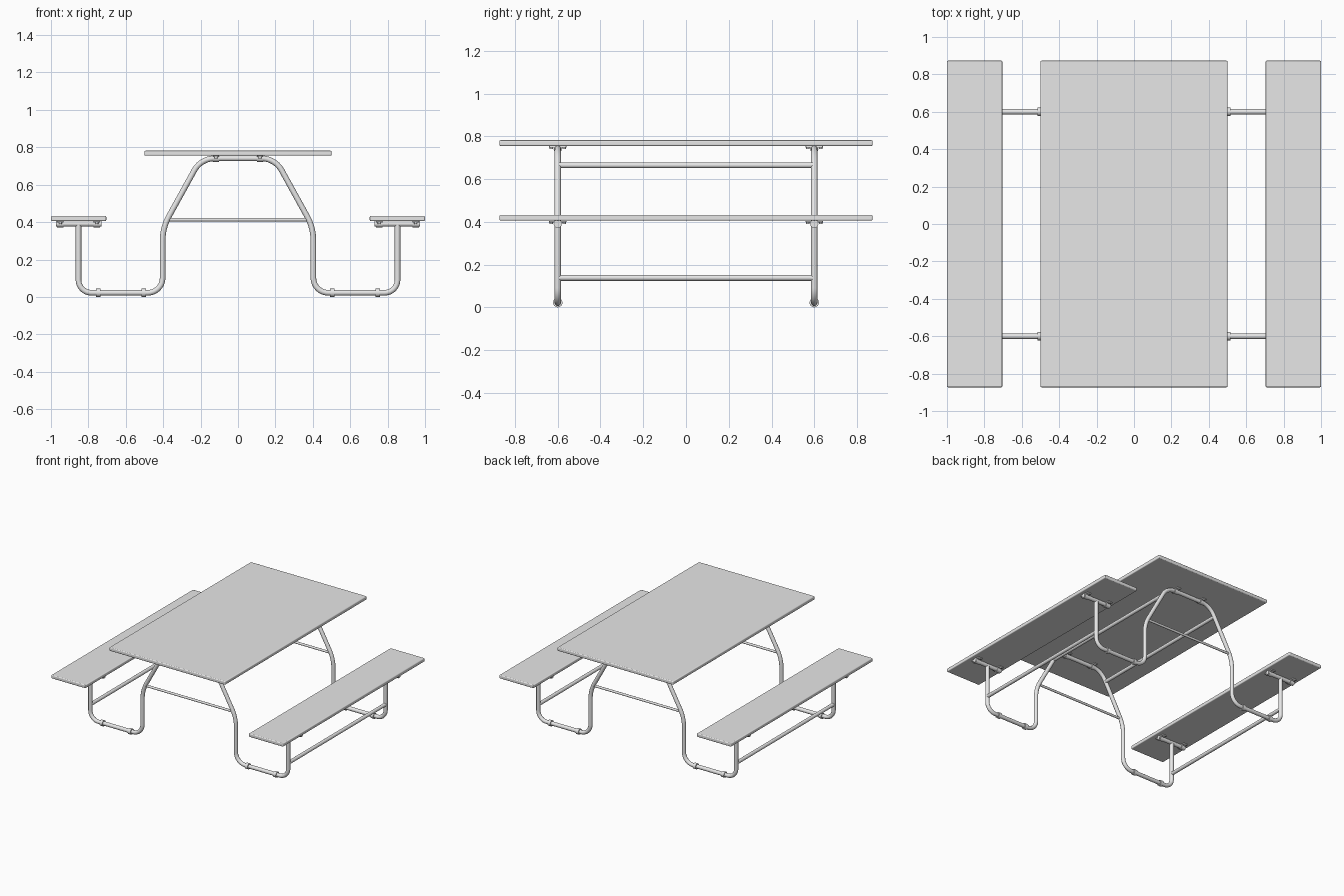
import bpy
import math
from mathutils import Vector

cube = bpy.data.objects.get("Cube")
if cube:
    bpy.data.objects.remove(cube, do_unlink=True)

grey = bpy.data.materials.new("light_grey")
grey.use_nodes = True
grey.diffuse_color = (0.8, 0.8, 0.8, 1)
grey.node_tree.nodes["Principled BSDF"].inputs["Base Color"].default_value = (0.8, 0.8, 0.8, 1)

TUBE = 0.015        # main tube radius
FRAME_Y = 0.6       # distance of each end frame from the middle
POST_X = 0.853      # seat post
LEG_X = 0.403       # table leg
SEAT_X = 0.852      # seat centre
SEAT_TUBE_Z = 0.391
TOP_TUBE_Z = 0.741
FOOT_Z = 0.022


def board(name, center, size, bevel=0.006):
    """Flat slab with softened edges."""
    bpy.ops.mesh.primitive_cube_add(size=1, location=center)
    ob = bpy.context.object
    ob.name = name
    ob.scale = size
    bpy.ops.object.transform_apply(location=False, rotation=False, scale=True)
    mod = ob.modifiers.new("soft_edges", "BEVEL")
    mod.width = bevel
    mod.segments = 3
    ob.data.materials.append(grey)
    bpy.ops.object.shade_smooth_by_angle(angle=math.radians(35))
    return ob


def rod(name, start, end, radius, sides=24):
    """Straight round bar between two points."""
    a, b = Vector(start), Vector(end)
    d = b - a
    bpy.ops.mesh.primitive_cylinder_add(vertices=sides, radius=radius, depth=d.length,
                                        location=(a + b) / 2,
                                        rotation=d.to_track_quat("Z", "Y").to_euler())
    ob = bpy.context.object
    ob.name = name
    ob.data.materials.append(grey)
    bpy.ops.object.shade_smooth_by_angle(angle=math.radians(35))
    return ob


def rounded_path(corners, steps=10):
    """Replace each inner corner (x, z, radius) with an arc."""
    pts = [Vector(c[:2]) for c in corners]
    out = [pts[0]]
    for i in range(1, len(pts) - 1):
        p = pts[i]
        u = (pts[i - 1] - p).normalized()
        v = (pts[i + 1] - p).normalized()
        half = u.angle(v) / 2
        r = corners[i][2]
        center = p + (u + v).normalized() * (r / math.sin(half))
        t0 = p + u * (r / math.tan(half)) - center
        t1 = p + v * (r / math.tan(half)) - center
        sweep = t0.angle(t1)
        for k in range(steps + 1):
            f = k / steps
            out.append(center + (t0 * math.sin((1 - f) * sweep)
                                 + t1 * math.sin(f * sweep)) / math.sin(sweep))
    return out + [pts[-1]]


def bent_tube(name, path, y):
    """Tube swept along a path in the xz plane."""
    cu = bpy.data.curves.new(name, "CURVE")
    cu.dimensions = "3D"
    cu.bevel_depth = TUBE
    cu.bevel_resolution = 5
    cu.use_fill_caps = True
    sp = cu.splines.new("POLY")
    sp.points.add(len(path) - 1)
    for point, p in zip(sp.points, path):
        point.co = (p.x, y, p.y, 1)
    sp.use_smooth = True
    cu.materials.append(grey)
    ob = bpy.data.objects.new(name, cu)
    bpy.context.collection.objects.link(ob)
    bpy.ops.object.select_all(action="DESELECT")
    ob.select_set(True)
    bpy.context.view_layer.objects.active = ob
    bpy.ops.object.convert(target="MESH")
    bpy.ops.object.shade_smooth_by_angle(angle=math.radians(35))


def clamp(name, x, y, z, width):
    """Saddle clamp with bolted ears, hung beneath a board."""
    rod(name + "_saddle", (x - width / 2, y, z), (x + width / 2, y, z), TUBE + 0.004)
    ear_z = z + TUBE - 0.005
    board(name + "_ears", (x, y, ear_z), (width, 0.08, 0.008), 0.002)
    for s in (-1, 1):
        rod(name + "_bolt", (x, y + s * 0.03, ear_z - 0.01),
            (x, y + s * 0.03, ear_z), 0.008, 12)


# Boards
board("table_top", (0, 0, 0.7685), (1.0, 1.746, 0.027))
for side, s in (("right", -1), ("left", 1)):
    board(side + "_seat", (s * SEAT_X, 0, 0.4195), (0.296, 1.746, 0.027))

# Outline of one half of an end frame, mirrored for the other
half = [(-POST_X, SEAT_TUBE_Z, 0), (-POST_X, FOOT_Z, 0.07), (-LEG_X, FOOT_Z, 0.08),
        (-LEG_X, 0.37, 0.27), (-0.198, TOP_TUBE_Z, 0.125)]
outline = half + [(-x, z, r) for x, z, r in reversed(half)]
frame_path = rounded_path(outline)

for end, y in (("front", -FRAME_Y), ("back", FRAME_Y)):
    bent_tube(end + "_frame", frame_path, y)
    rod(end + "_cross_brace", (-0.377, y, 0.413), (0.377, y, 0.413), 0.009)
    for side, s in (("right", -1), ("left", 1)):
        label = end + "_" + side
        # Seat bearer and its clamps
        rod(label + "_seat_bearer", (s * 0.73, y, SEAT_TUBE_Z),
            (s * 0.972, y, SEAT_TUBE_Z), TUBE)
        for x in (0.755, 0.95):
            clamp(label + "_seat_clamp", s * x, y, SEAT_TUBE_Z, 0.036)
        # Table clamp
        clamp(label + "_table_clamp", s * 0.118, y, TOP_TUBE_Z, 0.032)
        # Foot sleeves on the ground rail
        for x in (0.505, 0.748):
            rod(label + "_foot_sleeve", (s * x - 0.012, y, FOOT_Z),
                (s * x + 0.012, y, FOOT_Z), FOOT_Z)

# Long rails joining the two end frames
for side, s in (("right", -1), ("left", 1)):
    for name, x, z in (("upper_rail", 0.24, 0.665), ("lower_rail", POST_X, 0.138)):
        rod(side + "_" + name, (s * x, -FRAME_Y, z), (s * x, FRAME_Y, z), 0.0135)
